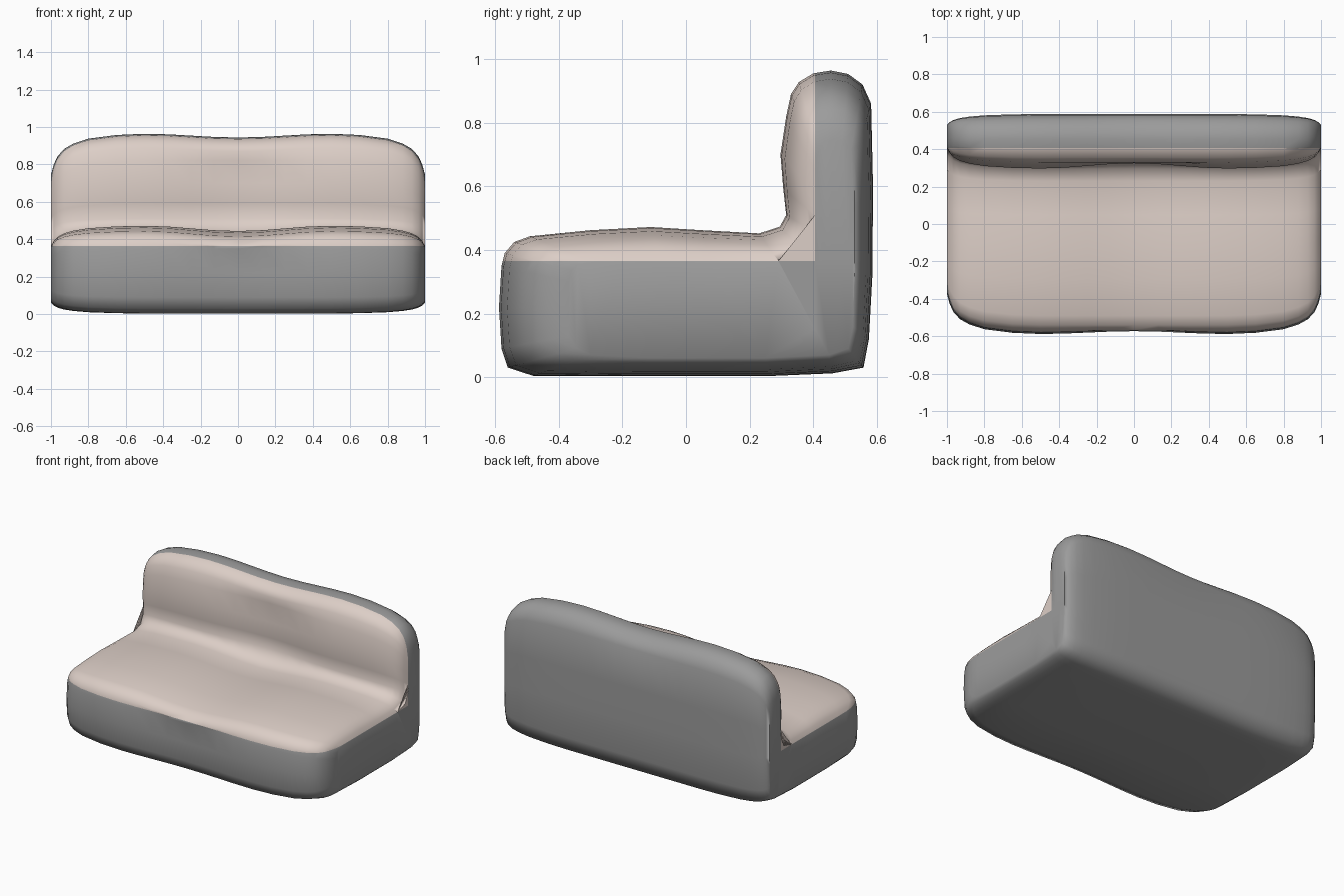
import bpy, bmesh, math
from mathutils import Vector

# L-shaped side profile: y, z at the fullest section / y, z at the flat ends
PROFILE = [
    (-0.48, 0.004, -0.30, 0.07), (-0.15, 0.003, -0.10, 0.06), (0.25, 0.003, 0.25, 0.06),
    (0.46, 0.012, 0.45, 0.07), (0.558, 0.03, 0.51, 0.09), (0.575, 0.12, 0.525, 0.16),
    (0.586, 0.32, 0.53, 0.32), (0.588, 0.60, 0.53, 0.54), (0.582, 0.86, 0.53, 0.68),
    (0.555, 0.92, 0.52, 0.72), (0.51, 0.953, 0.49, 0.74), (0.455, 0.964, 0.46, 0.745),
    (0.40, 0.955, 0.435, 0.74), (0.355, 0.928, 0.415, 0.72), (0.33, 0.89, 0.408, 0.69),
    (0.315, 0.82, 0.406, 0.65), (0.297, 0.70, 0.406, 0.58), (0.306, 0.59, 0.406, 0.51),
    (0.315, 0.51, 0.405, 0.455), (0.295, 0.473, 0.375, 0.39), (0.23, 0.452, 0.29, 0.364),
    (0.05, 0.462, 0.08, 0.363), (-0.11, 0.472, -0.08, 0.363), (-0.30, 0.462, -0.2, 0.363),
    (-0.49, 0.443, -0.30, 0.362), (-0.54, 0.425, -0.34, 0.355), (-0.57, 0.39, -0.36, 0.335),
    (-0.58, 0.35, -0.37, 0.30), (-0.588, 0.22, -0.375, 0.21), (-0.58, 0.09, -0.37, 0.13),
    (-0.56, 0.03, -0.345, 0.09),
]
# how far the section has moved towards the end profile at each x
STATIONS = [(0, 0), (0.13, 0), (0.25, 0), (0.37, 0), (0.5, 0), (0.65, 0.03), (0.8, 0.12),
            (0.88, 0.24), (0.93, 0.37), (0.965, 0.55), (0.985, 0.75), (1.0, 1.0)]


def material(name, rgb):
    m = bpy.data.materials.new(name)
    m.diffuse_color = (*rgb, 1)
    return m


def centre_dip(y, z, x):
    """Shallow valley in the cushions between the two seats."""
    d = 0.5 * (1 + math.cos(2 * math.pi * x)) if abs(x) < 0.5 else 0
    if z > 0.87:
        return 0, -0.02 * d
    if z > 0.5 and y < 0.36:
        return 0.028 * d, 0
    if z > 0.38 and y < 0.36:
        return 0, -0.028 * d
    if y < -0.5:
        return 0.015 * d, 0
    return 0, 0


# loft the body from left end to right end
xs = [(-x, t) for x, t in reversed(STATIONS[1:])] + STATIONS
bm = bmesh.new()
rings = []
for x, t in xs:
    ring = []
    for y, z, ey, ez in PROFILE:
        dy, dz = centre_dip(y, z, x)
        ring.append(bm.verts.new((x, y + (ey - y) * t + dy, z + (ez - z) * t + dz)))
    rings.append(ring)
n = len(PROFILE)
for a, b in zip(rings, rings[1:]):
    for i in range(n):
        j = (i + 1) % n
        bm.faces.new((a[i], a[j], b[j], b[i]))
caps = [bm.faces.new(rings[0]), bm.faces.new(rings[-1])]
bmesh.ops.triangulate(bm, faces=caps)
bmesh.ops.recalc_face_normals(bm, faces=bm.faces)

# cut the colour borders, then paint cushion side and shell side
for co, no in (((0, 0, 0.365), (0, 0, 1)), ((0, 0.405, 0), (0, 1, 0))):
    geom = bm.verts[:] + bm.edges[:] + bm.faces[:]
    bmesh.ops.bisect_plane(bm, geom=geom, plane_co=co, plane_no=no, dist=0.0005)
for f in bm.faces:
    c = f.calc_center_median()
    f.material_index = 1 if c.z > 0.365 and c.y < 0.405 else 0
    f.smooth = True

mesh = bpy.data.meshes.new("sofa_body")
bm.to_mesh(mesh)
bm.free()
sofa = bpy.data.objects.new("sofa_body", mesh)
bpy.context.collection.objects.link(sofa)
mesh.materials.append(material("grey shell", (0.33, 0.33, 0.33)))
mesh.materials.append(material("beige cushion", (0.72, 0.62, 0.57)))
